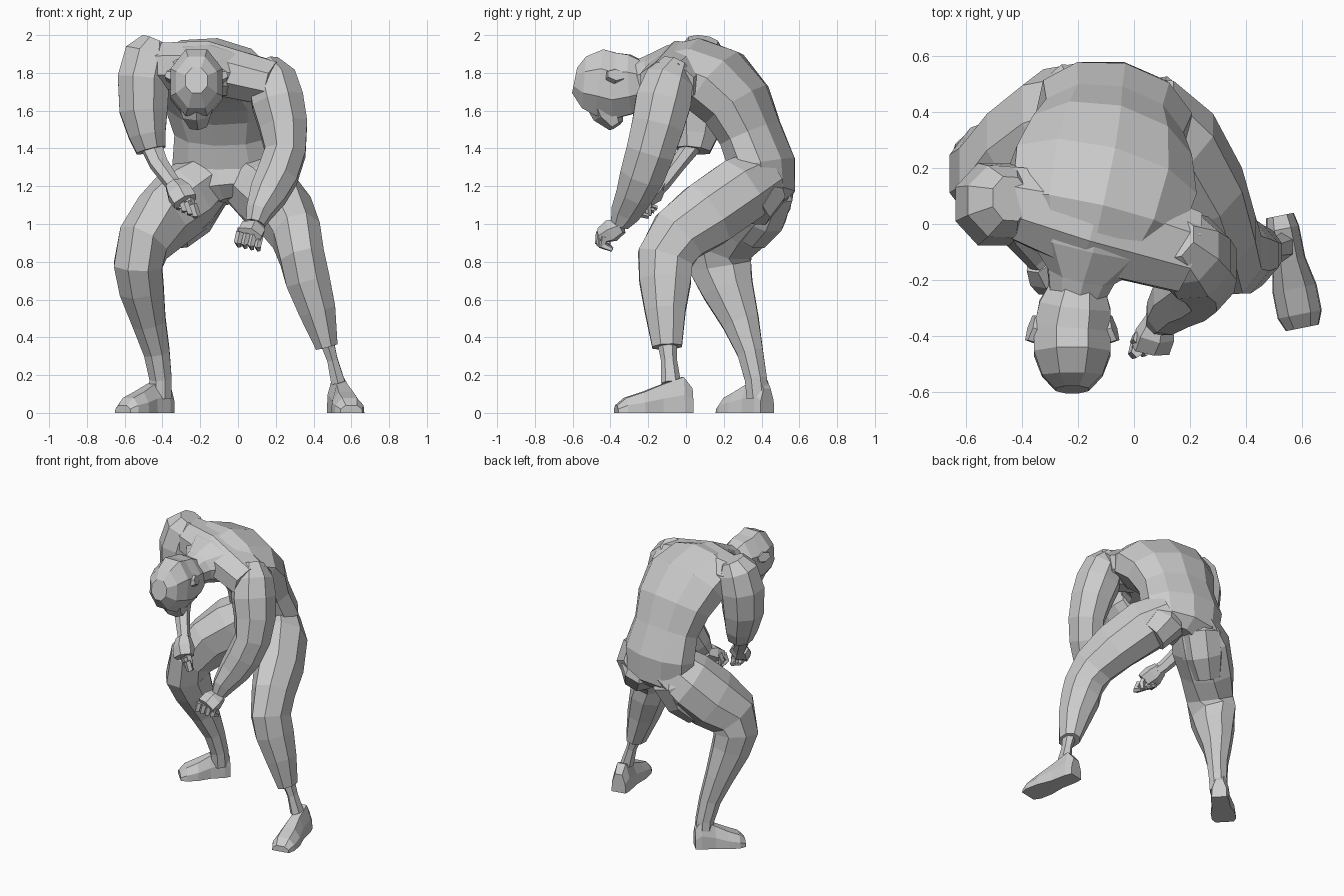
import bpy
import bmesh
import math
from mathutils import Vector

default_cube = bpy.data.objects.get("Cube")
if default_cube:
    bpy.data.objects.remove(default_cube, do_unlink=True)

# One plain grey for the whole figure
clay = bpy.data.materials.new("clay_grey")
clay.use_nodes = True
clay_colour = (0.6, 0.6, 0.6, 1.0)
clay.diffuse_color = clay_colour
clay.node_tree.nodes["Principled BSDF"].inputs["Base Color"].default_value = clay_colour


def finish(name, bm):
    """Turn a bmesh into a flat-shaded object."""
    bmesh.ops.recalc_face_normals(bm, faces=bm.faces)
    mesh = bpy.data.meshes.new(name)
    bm.to_mesh(mesh)
    bm.free()
    mesh.materials.append(clay)
    obj = bpy.data.objects.new(name, mesh)
    bpy.context.collection.objects.link(obj)


def skin(name, loops):
    """Join equal-length point loops with quads and cap both ends."""
    bm = bmesh.new()
    rings = [[bm.verts.new(point) for point in loop] for loop in loops]
    for low, high in zip(rings, rings[1:]):
        count = len(low)
        for i in range(count):
            j = (i + 1) % count
            bm.faces.new((low[i], low[j], high[j], high[i]))
    bm.faces.new(rings[0])
    bm.faces.new(rings[-1])
    finish(name, bm)


def limb(name, rings, side=(1, 0, 0), sides=8):
    """Loft oval rings (x, y, z, half width, half depth), in hundredths."""
    centres = [Vector(ring[:3]) / 100 for ring in rings]
    loops = []
    for k, ring in enumerate(rings):
        ahead = centres[min(k + 1, len(rings) - 1)]
        behind = centres[max(k - 1, 0)]
        along = (ahead - behind).normalized()
        across = Vector(side)
        across = (across - along * across.dot(along)).normalized()
        depth = along.cross(across)
        loop = []
        for i in range(sides):
            angle = math.tau * (i + 0.5) / sides
            loop.append(centres[k]
                        + across * math.cos(angle) * ring[3] * 0.0106
                        + depth * math.sin(angle) * ring[4] * 0.0106)
        loops.append(loop)
    skin(name, loops)


def foot(name, heel, toe):
    """Loft a sole-flat foot from heel to toe."""
    start, end = Vector(heel + (0,)) / 100, Vector(toe + (0,)) / 100
    ahead = (end - start).normalized()
    across = Vector((-ahead.y, ahead.x, 0))
    section = ((-1, 0), (1, 0), (0.95, 0.5), (0.5, 1), (-0.5, 1), (-0.95, 0.5))
    profile = ((0, 5, 13), (0.12, 6, 19), (0.4, 6, 15), (0.65, 8, 11), (0.88, 8, 8), (1, 6, 4))
    loops = []
    for t, width, height in profile:
        centre = start.lerp(end, t)
        loops.append([centre + across * (u * width / 100) + Vector((0, 0, v * height / 100))
                      for u, v in section])
    skin(name, loops)


def hand(name, wrist, knuckles, side, curl, thumb_sign):
    """Palm, four curled fingers and a thumb."""
    wrist, knuckles = Vector(wrist), Vector(knuckles)
    side, curl = Vector(side).normalized(), Vector(curl).normalized()
    ahead = (knuckles - wrist).normalized()
    middle = wrist.lerp(knuckles, 0.5)
    limb(name + "_palm", [(*wrist, 5, 4), (*middle, 7, 6), (*knuckles, 7, 4)], side, 6)

    def digit(label, base, first, second):
        bend = base + first
        tip = bend + second
        limb(name + "_" + label, [(*base, 2, 2.5), (*bend, 2, 2.2), (*tip, 1.3, 1.3)], side, 5)

    for i in range(4):
        root = knuckles + side * (i - 1.5) * 3.6 - ahead
        digit("finger_%d" % i, root, ahead * 3 + curl * 4, curl * 4 - ahead * 4)
    root = middle + side * thumb_sign * 6
    digit("thumb", root, ahead * 3 + curl * 4, ahead * 2 + curl * 4 - side * thumb_sign * 2)


# Hunched trunk from crotch to neck
twist = (1, -0.2, -0.13)
limb("torso", [
    (-5, 38, 112, 11, 12),
    (-7, 39, 119, 25, 18),
    (-7, 40, 132, 27, 17),
    (-8, 34, 148, 25, 16),
    (-9, 27, 163, 29, 18),
    (-11, 16, 175, 33, 19),
    (-14, 3, 181, 31, 17),
    (-16, -8, 181, 23, 13),
    (-19, -18, 178, 12, 11),
    (-21, -28, 176, 9, 9),
], twist, 10)
limb("shoulder_girdle", [
    (-47, 9, 184, 12, 12),
    (-16, 1, 183, 18, 14),
    (19, -10, 174, 15, 12),
], (0, 1, 0))

# Bowed head, jaw and ears
limb("head", [
    (-20, -22, 174, 10, 12),
    (-21, -29, 174, 13, 16),
    (-22, -38, 173, 14, 18),
    (-22, -46, 175, 14, 18),
    (-22, -54, 175, 11, 14),
    (-22, -59, 176, 6, 7),
])
limb("jaw", [
    (-22, -43, 167, 11, 11),
    (-22, -41, 158, 8, 8),
    (-21, -37, 152, 5, 4),
], sides=6)
for label, sign in (("left", 1), ("right", -1)):
    limb(label + "_ear", [
        (-22 + sign * 12, -38, 178, 5, 4),
        (-22 + sign * 15, -37, 179, 5, 3),
    ], (0, 1, 0), 6)

# Left arm hanging forward
limb("left_arm", [
    (14, -5, 184, 8, 8),
    (18, -9, 176, 13, 13),
    (21, -12, 165, 14, 15),
    (24, -15, 152, 13, 14),
    (25, -19, 138, 11, 13),
    (21, -23, 126, 11, 12),
    (16, -27, 116, 10, 10),
    (11, -32, 106, 7, 8),
    (9, -35, 100, 5, 5),
])
hand("left_hand", (9, -34, 99), (6, -45, 94), (1, 0.2, -0.2), (-0.1, 0.4, -0.9), -1)

# Right arm: bulky upper arm ending in a cuff, thin forearm
limb("right_upper_arm", [
    (-44, 9, 197, 7, 8),
    (-47, 8, 190, 13, 13),
    (-50, 7, 177, 14, 15),
    (-50, 6, 160, 13, 14),
    (-48, 5, 147, 10, 12),
    (-46, 4, 139, 8, 9),
])
limb("right_forearm", [
    (-47, 5, 144, 6, 5),
    (-42, -4, 132, 5, 4),
    (-35, -12, 122, 4, 4),
    (-32, -15, 119, 4, 4),
], sides=6)
hand("right_hand", (-34, -14, 121), (-28, -22, 112), (0.8, -0.4, -0.4), (0.2, 0.4, -0.9), 1)

# Buttocks blending the trunk into the thighs
limb("right_buttock", [
    (-19, 44, 128, 9, 7),
    (-20, 44, 116, 15, 13),
    (-26, 40, 104, 13, 13),
    (-34, 34, 94, 9, 10),
])
limb("left_buttock", [
    (5, 42, 128, 9, 7),
    (7, 40, 117, 13, 13),
    (14, 34, 107, 11, 11),
])

# Left leg: ends in a cuff above a thin shin
limb("left_leg", [
    (3, 41, 125, 14, 15),
    (14, 28, 117, 17, 18),
    (25, 11, 105, 15, 18),
    (31, -4, 94, 13, 16),
    (34, -11, 82, 12, 15),
    (37, -11, 70, 12, 14),
    (42, -11, 54, 10, 11),
    (47, -10, 35, 6, 8),
])
limb("left_shin_post", [
    (47, -10, 38, 4, 5),
    (50, -9, 28, 3, 4),
    (53, -8, 16, 4, 5),
], sides=6)
foot("left_foot", (52, 3), (60, -37))

# Right leg, bent outward
limb("right_leg", [
    (-14, 42, 125, 14, 16),
    (-27, 36, 114, 18, 20),
    (-40, 27, 102, 16, 20),
    (-50, 18, 90, 14, 18),
    (-53, 18, 78, 13, 17),
    (-51, 22, 66, 12, 14),
    (-47, 29, 48, 9, 10),
    (-43, 34, 32, 7, 7),
    (-41, 37, 18, 6, 6),
    (-41, 38, 8, 6, 6),
])
foot("right_foot", (-37, 43), (-61, 20))
